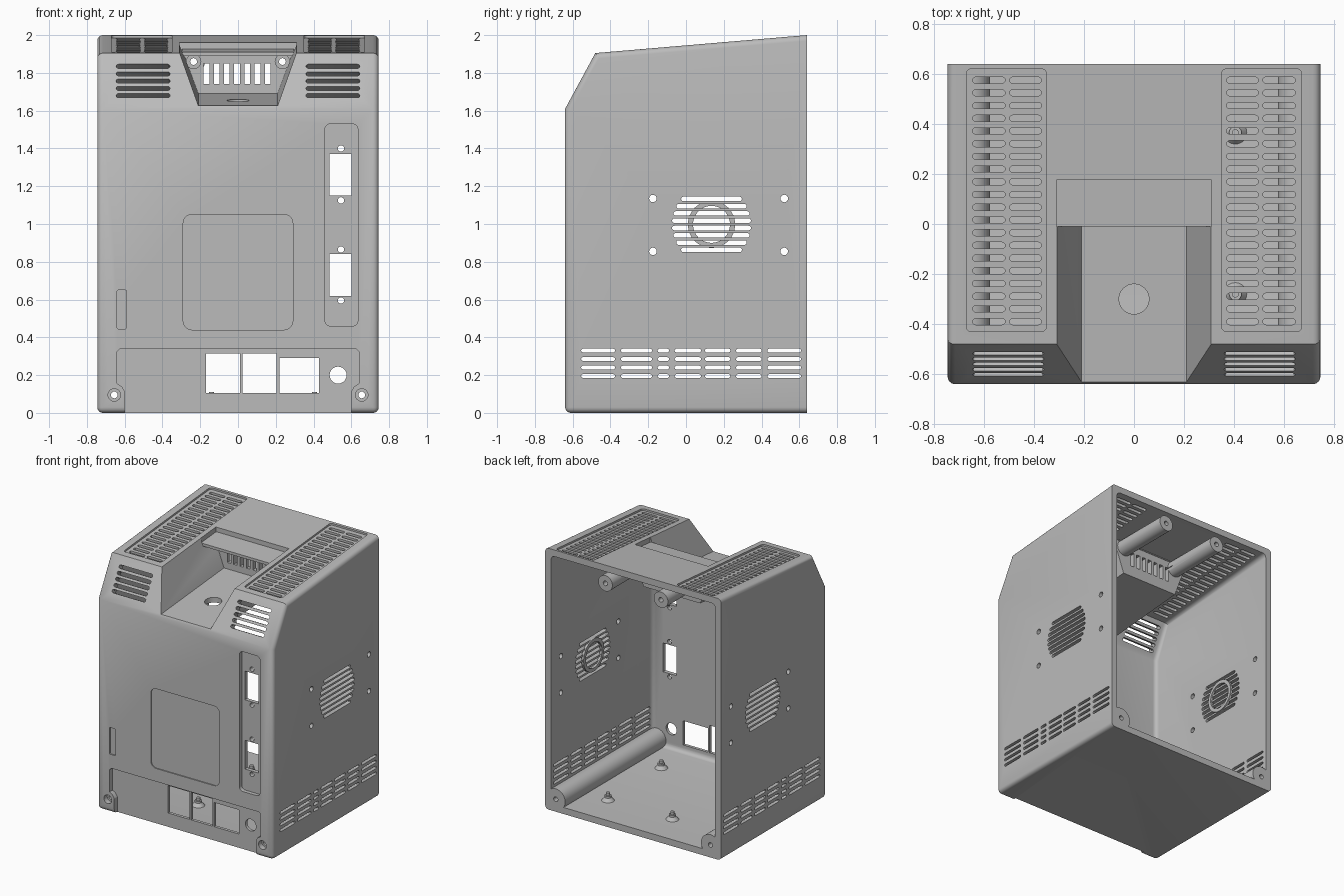
import bpy, bmesh, math
from mathutils import Matrix

old = bpy.data.objects.get("Cube")
if old:
    bpy.data.objects.remove(old)

GREY = bpy.data.materials.new("light grey plastic")
GREY.use_nodes = True
COLOUR = (0.5, 0.5, 0.5, 1)
GREY.diffuse_color = COLOUR
GREY.node_tree.nodes["Principled BSDF"].inputs["Base Color"].default_value = COLOUR

SLOPE = 0.0848      # pitch of the roof along y
ROOF = 1.946        # roof height at y = 0
BACK = 0.64
SIDES = (1, -1)


def rounded(u0, u1, v0, v1, r, n=5):
    """Rounded rectangle outline; r of half the height gives a slot."""
    pts = []
    corners = ((u1 - r, v1 - r), (u0 + r, v1 - r), (u0 + r, v0 + r), (u1 - r, v0 + r))
    for k, (cu, cv) in enumerate(corners):
        for i in range(n + 1):
            a = math.pi / 2 * (k + i / n)
            pts.append((cu + r * math.cos(a), cv + r * math.sin(a)))
    clean = []
    for p in pts:
        if not clean or math.dist(p, clean[-1]) > 1e-5:
            clean.append(p)
    if math.dist(clean[0], clean[-1]) < 1e-5:
        clean.pop()
    return clean


def slot(u0, u1, v, h):
    return rounded(u0, u1, v - h / 2, v + h / 2, h / 2, 3)


def circle(u, v, r, n=24):
    return [(u + r * math.cos(2 * math.pi * i / n), v + r * math.sin(2 * math.pi * i / n))
            for i in range(n)]


def box(u0, u1, v0, v1):
    return [(u0, v0), (u1, v0), (u1, v1), (u0, v1)]


def prism(bm, pts, axis, a, b, shear=0.0, matrix=None):
    """Extrude an outline along an axis from a to b, optionally tilted like the roof."""
    place = {"x": lambda u, v, d: (d, u, v),
             "y": lambda u, v, d: (u, d, v),
             "z": lambda u, v, d: (u, v, d)}[axis]
    rings = [[bm.verts.new(place(u, v, d)) for u, v in pts] for d in (a, b)]
    bm.faces.new(rings[0])
    bm.faces.new(rings[1][::-1])
    n = len(pts)
    for i in range(n):
        j = (i + 1) % n
        bm.faces.new((rings[0][i], rings[1][i], rings[1][j], rings[0][j]))
    for v in rings[0] + rings[1]:
        v.co.z += shear * v.co.y
        if matrix:
            v.co = matrix @ v.co


def finish(bm, name):
    bmesh.ops.recalc_face_normals(bm, faces=bm.faces[:])
    mesh = bpy.data.meshes.new(name)
    bm.to_mesh(mesh)
    bm.free()
    mesh.materials.append(GREY)
    obj = bpy.data.objects.new(name, mesh)
    bpy.context.collection.objects.link(obj)
    return obj


def activate(obj):
    bpy.ops.object.select_all(action="DESELECT")
    obj.select_set(True)
    bpy.context.view_layer.objects.active = obj


def cut(target, tool):
    mod = target.modifiers.new("cut", "BOOLEAN")
    mod.operation, mod.solver, mod.object = "DIFFERENCE", "EXACT", tool
    activate(target)
    bpy.ops.object.modifier_apply(modifier=mod.name)
    bpy.data.objects.remove(tool)


def soften(bm, rule, size):
    edges = [e for e in bm.edges if rule(e.verts[0].co, e.verts[1].co)]
    bmesh.ops.bevel(bm, geom=edges, offset=size, segments=4, profile=0.5, affect="EDGES")


def side_edge(p, q):
    same_side = abs(p.x - q.x) < 1e-4 and min(p.y, q.y) < BACK - 0.01
    bottom_front = max(p.z, q.z) < 0.1 and max(p.y, q.y) < 0
    return same_side or bottom_front


# Outer body
bm = bmesh.new()
prism(bm, [(-0.64, 0), (BACK, 0), (BACK, 2.0), (-0.48, 1.905), (-0.64, 1.61)], "x", -0.745, 0.745)
soften(bm, side_edge, 0.03)
case = finish(bm, "case_shell")

# Hollow inside, leaving the handle pocket skin and the screw posts standing
bm = bmesh.new()
prism(bm, [(-0.58, 0.05), (0.72, 0.05), (0.72, 1.957), (-0.455, 1.857), (-0.58, 1.6)], "x", -0.695, 0.695)
soften(bm, side_edge, 0.03)
cavity = finish(bm, "cavity_cutter")
bm = bmesh.new()
prism(bm, [(-0.24, 1.64), (0.24, 1.64), (0.41, 2.1), (-0.41, 2.1)], "y", -0.8, 0.17, SLOPE)
cut(cavity, finish(bm, "pocket_skin"))
bm = bmesh.new()
for s in SIDES:
    prism(bm, circle(s * 0.655, 0.095, 0.08, 32), "y", -0.8, 0.9)
    prism(bm, circle(s * 0.235, 1.86, 0.06, 32), "y", 0.1, 0.9)
cut(cavity, finish(bm, "post_skin"))
cut(case, cavity)

# Handle pocket
bm = bmesh.new()
prism(bm, [(-0.21, 1.68), (0.21, 1.68), (0.366, 2.1), (-0.366, 2.1)], "y", -0.8, 0.13, SLOPE)
cut(case, finish(bm, "pocket_cutter"))
bm = bmesh.new()
prism(bm, box(-0.31, 0.31, -0.01, 0.175), "z", 1.908, 2.1, SLOPE)
cut(case, finish(bm, "shelf_cutter"))

# Shallow recesses
bm = bmesh.new()
prism(bm, rounded(0.46, 0.635, 0.46, 1.53, 0.03), "y", -0.7, -0.61)
prism(bm, rounded(-0.29, 0.29, 0.44, 1.05, 0.045), "y", -0.7, -0.632)
prism(bm, rounded(-0.64, -0.59, 0.445, 0.65, 0.008), "y", -0.7, -0.63)
half = [(0.6, -0.1), (0.6, 0.115), (0.615, 0.14), (0.64, 0.155), (0.64, 0.325), (0.625, 0.34)]
prism(bm, half + [(-x, z) for x, z in reversed(half)], "y", -0.7, -0.603)
for s in SIDES:
    u = sorted((s * 0.35, s * 0.67))
    prism(bm, rounded(u[0], u[1], -0.43, 0.62, 0.02), "z", ROOF - 0.014, 2.2, SLOPE)
    prism(bm, circle(s * 0.655, 0.095, 0.033), "y", -0.7, -0.6)
    prism(bm, circle(s * 0.235, 1.86, 0.038), "y", 0.1, 0.18)
cut(case, finish(bm, "recess_cutter"))

# Openings in the front wall and pocket
bm = bmesh.new()
for x0, x1, z0, z1 in ((-0.17, 0.01, 0.105, 0.315), (0.025, 0.205, 0.105, 0.315),
                       (0.22, 0.43, 0.105, 0.29), (0.485, 0.6, 1.15, 1.37), (0.485, 0.6, 0.62, 0.84)):
    prism(bm, box(x0, x1, z0, z1), "y", -0.7, -0.5)
for z in (1.4, 1.125, 0.865, 0.595):
    prism(bm, circle(0.545, z, 0.017, 16), "y", -0.7, -0.5)
prism(bm, circle(0.53, 0.2, 0.045), "y", -0.7, -0.5)
prism(bm, circle(0, -0.3, 0.06, 32), "z", 1.55, 1.75)
for i in range(7):
    x = (i - 3) * 0.054 - 0.005
    prism(bm, box(x - 0.015, x + 0.015, 1.74, 1.85), "y", 0.08, 0.22)
for s in SIDES:
    prism(bm, circle(s * 0.655, 0.095, 0.018, 16), "y", -0.7, 0.7)
    prism(bm, circle(s * 0.235, 1.86, 0.018, 16), "y", 0.1, 0.7)
    # Vents in the sloping front face
    for z in (1.835, 1.795, 1.757, 1.718, 1.68):
        u = sorted((s * 0.36, s * 0.645))
        tilt = Matrix.Translation((0, -0.64 + (z - 1.61) * 0.5424, z)) @ Matrix.Rotation(-0.497, 4, "X")
        prism(bm, slot(u[0], u[1], 0, 0.025), "y", -0.05, 0.09, 0, tilt)
cut(case, finish(bm, "front_opening_cutter"))

# Roof vents
bm = bmesh.new()
for s in SIDES:
    for i in range(20):
        for a, b in ((0.37, 0.497), (0.515, 0.645)):
            u = sorted((s * a, s * b))
            prism(bm, slot(u[0], u[1], 0.575 - i * 0.0508, 0.025), "z", ROOF - 0.09, 2.2, SLOPE)
cut(case, finish(bm, "roof_vent_cutter"))

# Side vents, fan grilles and fan screw holes
bm = bmesh.new()
FAN_Y, FAN_Z = 0.135, 0.998
for s in SIDES:
    a, b = s * 0.6, s * 0.8
    for z in (0.33, 0.285, 0.24, 0.195):
        for y0, y1 in ((-0.555, -0.375), (-0.345, -0.18), (-0.15, -0.09), (-0.06, 0.08),
                       (0.1, 0.235), (0.265, 0.4), (0.43, 0.61)):
            prism(bm, slot(y0, y1, z, 0.02), "x", a, b)
    for i in range(8):
        dz = (i - 3.5) * 0.0385
        w = math.sqrt(0.21 ** 2 - dz ** 2)
        prism(bm, slot(FAN_Y - w, FAN_Y + w, FAN_Z + dz, 0.024), "x", a, b)
    for y in (-0.175, 0.52):
        for z in (0.855, 1.135):
            prism(bm, circle(y, z, 0.02, 16), "x", a, b)
cut(case, finish(bm, "side_vent_cutter"))
parts = [case]

# Shelf bridging the back of the handle pocket
bm = bmesh.new()
prism(bm, [(-0.29, 1.89), (0.29, 1.89), (0.297, 1.911), (-0.297, 1.911)], "y", -0.01, 0.174, SLOPE)
parts.append(finish(bm, "handle_shelf"))

# Stiffening rings behind the fan grilles
for s, side in zip(SIDES, ("left", "right")):
    bm = bmesh.new()
    prism(bm, circle(FAN_Y, FAN_Z, 0.125, 32), "x", s * 0.685, s * 0.705)
    ring = finish(bm, side + "_fan_ring")
    bm = bmesh.new()
    prism(bm, circle(FAN_Y, FAN_Z, 0.098, 32), "x", s * 0.6, s * 0.8)
    cut(ring, finish(bm, "ring_cutter"))
    parts.append(ring)

# Board standoffs on the floor
for x in (0.405, -0.14):
    for y in (0.365, -0.28):
        bm = bmesh.new()
        for r1, r2, z0, z1 in ((0.05, 0.025, 0.045, 0.075), (0.025, 0.025, 0.075, 0.09), (0.014, 0.014, 0.09, 0.11)):
            bmesh.ops.create_cone(bm, cap_ends=True, segments=20, radius1=r1, radius2=r2, depth=z1 - z0,
                                  matrix=Matrix.Translation((x, y, (z0 + z1) / 2)))
        parts.append(finish(bm, "floor_standoff"))

for part in parts:
    activate(part)
    bpy.ops.object.shade_smooth_by_angle(angle=math.radians(30))
